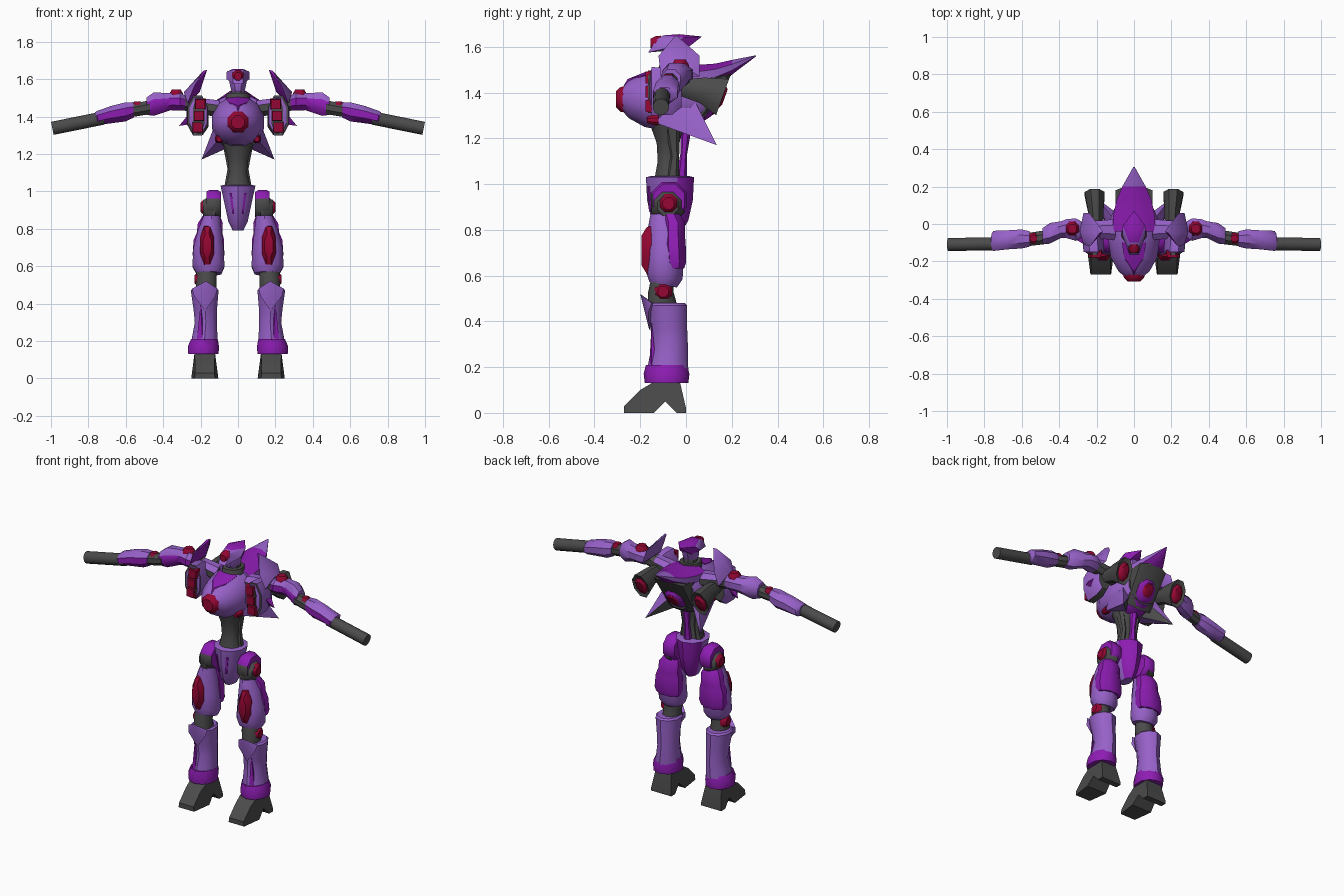
import bpy
import bmesh
from math import cos, sin, pi, radians

default_cube = bpy.data.objects.get("Cube")
if default_cube:
    bpy.data.objects.remove(default_cube, do_unlink=True)


def make_material(name, red, green, blue):
    material = bpy.data.materials.new(name)
    material.use_nodes = True
    colour = (red, green, blue, 1)
    material.diffuse_color = colour
    shader = next(n for n in material.node_tree.nodes if n.type == 'BSDF_PRINCIPLED')
    shader.inputs["Base Color"].default_value = colour
    return material


LILAC = make_material("light purple", 0.31, 0.12, 0.58)
PURPLE = make_material("deep purple", 0.27, 0.012, 0.45)
GREY = make_material("dark grey", 0.07, 0.07, 0.07)
RED = make_material("dark red", 0.3, 0.002, 0.033)


def finish(name, mesh_data, materials, mirror=False, rule=None):
    """Turn a bmesh into an object; rule(centre, normal) picks the material slot."""
    bmesh.ops.recalc_face_normals(mesh_data, faces=mesh_data.faces)
    mesh_data.normal_update()
    for face in mesh_data.faces:
        face.smooth = True
        if rule:
            face.material_index = int(rule(face.calc_center_median(), face.normal))
    mesh = bpy.data.meshes.new(name)
    mesh_data.to_mesh(mesh)
    mesh_data.free()
    mesh.set_sharp_from_angle(angle=radians(40))
    for material in materials:
        mesh.materials.append(material)
    part = bpy.data.objects.new(name, mesh)
    bpy.context.collection.objects.link(part)
    if mirror:
        part.modifiers.new("Mirror", 'MIRROR')


def loft(name, axis, rings, *materials, sides=10, mirror=False, rule=None):
    """Skin elliptical rings (position, centre u, centre v, radius u, radius v, tilt)."""
    order = {'x': (2, 0, 1), 'y': (0, 2, 1), 'z': (0, 1, 2)}[axis]
    mesh_data = bmesh.new()
    loops = []
    for position, u, v, radius_u, radius_v, *tilt in rings:
        loop = []
        for i in range(sides):
            angle = 2 * pi * (i + 0.5) / sides
            rise = radius_v * sin(angle)
            local = (u + radius_u * cos(angle), v + rise,
                     position + (tilt[0] * rise if tilt else 0))
            loop.append(mesh_data.verts.new([local[k] for k in order]))
        loops.append(loop)
    for lower, upper in zip(loops, loops[1:]):
        for i in range(sides):
            j = (i + 1) % sides
            mesh_data.faces.new((lower[i], lower[j], upper[j], upper[i]))
    mesh_data.faces.new(loops[0])
    mesh_data.faces.new(loops[-1])
    finish(name, mesh_data, materials, mirror, rule)


def gem(name, axis, start, end, u, v, radius, material=RED, height=None,
        sides=8, mirror=True, tilt=0):
    """Faceted lens that narrows from start to end."""
    tall = height or radius
    rings = [(start + (end - start) * step, u, v, radius * size, tall * size, tilt)
             for step, size in ((0, 1), (.5, .95), (1, .6))]
    loft(name, axis, rings, material, sides=sides, mirror=mirror)


def hull(name, points, *materials, mirror=False, both=False, rule=None):
    """Convex faceted part; both adds the mirror image of every point."""
    mesh_data = bmesh.new()
    for x, y, z in points:
        mesh_data.verts.new((x, y, z))
        if both and x:
            mesh_data.verts.new((-x, y, z))
    result = bmesh.ops.convex_hull(mesh_data, input=mesh_data.verts)
    spare = [g for g in result["geom_interior"] if isinstance(g, bmesh.types.BMVert)]
    bmesh.ops.delete(mesh_data, geom=spare, context='VERTS')
    finish(name, mesh_data, materials, mirror, rule)


# Colour rule for the arms
def facing_front(centre, normal):
    return normal.y < -0.3 and normal.z < 0.6


# Feet: side profile with a notch under the arch, tapered to the ankle and toe
profile = [(-.27, 0), (-.27, .03), (-.2, .1), (-.15, .13), (-.13, .15), (-.03, .15),
           (0, .02), (0, 0), (-.04, 0), (-.09, .05), (-.14, 0)]
foot = bmesh.new()
flat = foot.faces.new([foot.verts.new((.1, y, z)) for y, z in profile])
sweep = bmesh.ops.extrude_face_region(foot, geom=[flat])
for vert in sweep["geom"]:
    if isinstance(vert, bmesh.types.BMVert):
        vert.co.x = .245
for vert in foot.verts:
    narrow = 1 - 1.8 * vert.co.z - max(0, -.15 - vert.co.y) * 2
    vert.co.x = .178 + (vert.co.x - .173) * narrow
finish("feet", foot, [GREY], mirror=True)

# Lower legs
loft("ankle_cuffs", 'z', [(.13, .185, -.085, .085, .095), (.17, .185, -.085, .088, .1),
                          (.21, .18, -.085, .075, .09)], PURPLE, mirror=True)
loft("shins", 'z', [(.19, .18, -.08, .075, .09), (.3, .172, -.07, .062, .078),
                    (.37, .175, -.075, .066, .08), (.47, .178, -.085, .078, .09),
                    (.48, .178, -.085, .068, .08)], LILAC, mirror=True)
hull("knee_guards", [(.172, -.2, .52), (.11, -.15, .48), (.245, -.15, .48), (.175, -.16, .36),
                     (.175, -.13, .47), (.12, -.165, .44), (.235, -.165, .44)],
     LILAC, mirror=True)
hull("shin_stripes", [(.19, -.16, .21), (.22, -.15, .21), (.215, -.13, .21),
                      (.2, -.15, .4), (.21, -.14, .3), (.19, -.145, .32)],
     PURPLE, mirror=True)
loft("knees", 'z', [(.44, .17, -.1, .055, .07), (.53, .17, -.11, .058, .055),
                    (.6, .165, -.1, .055, .05)], GREY, mirror=True)
gem("knee_gems", 'x', .2, .232, -.1, .53, .042)

# Thighs
loft("thighs", 'z', [(.56, .155, -.1, .07, .06, -.2), (.6, .158, -.095, .09, .08, -.2),
                     (.7, .158, -.09, .085, .082), (.8, .15, -.09, .065, .078),
                     (.87, .14, -.1, .045, .055)], LILAC, mirror=True)
loft("thigh_backs", 'z', [(.63, .158, -.05, .082, .045), (.66, .158, -.05, .092, .055),
                          (.74, .156, -.055, .088, .058), (.78, .152, -.055, .074, .054),
                          (.83, .148, -.055, .072, .055), (.87, .142, -.07, .05, .045)],
     PURPLE, sides=8, mirror=True)
gem("thigh_gems", 'y', -.15, -.195, .165, .71, .042, height=.115)

# Hips: purple cap over a grey front
loft("hip_joints", 'x', [(.09, -.075, .93, .07, .07), (.11, -.075, .93, .085, .085),
                         (.15, -.075, .93, .085, .085), (.168, -.075, .93, .075, .075)],
     PURPLE, GREY, sides=8, mirror=True,
     rule=lambda centre, normal: normal.y < -0.3 and centre.z < .96)
gem("hip_discs", 'x', .12, .188, -.08, .905, .08, GREY)
gem("hip_gems", 'x', .17, .2, -.077, .915, .046)

# Pelvis and waist
loft("pelvis", 'z', [(.79, 0, -.07, .03, .05), (.84, 0, -.07, .055, .08),
                     (.93, 0, -.07, .075, .1), (1.03, 0, -.07, .098, .105),
                     (1.035, 0, -.07, .08, .085)], LILAC, PURPLE,
     rule=lambda centre, normal: normal.y > 0.3)
hull("pelvis_stripes", [(.045, -.165, .99), (.033, -.17, .99), (.038, -.14, .99),
                        (.02, -.162, .88), (.03, -.155, .88), (.02, -.13, .88)],
     PURPLE, mirror=True)
loft("waist", 'z', [(1.02, 0, -.08, .07, .06), (1.1, 0, -.08, .05, .045),
                    (1.18, 0, -.08, .058, .05), (1.26, 0, -.08, .085, .08)], GREY, sides=12)
loft("waist_struts", 'z', [(1.02, .055, -.06, .022, .03), (1.12, .042, -.05, .016, .02),
                           (1.24, .06, -.06, .022, .035)], GREY, sides=6, mirror=True)
loft("spine", 'z', [(1.02, 0, -.02, .025, .025), (1.13, 0, -.01, .018, .015),
                    (1.25, 0, 0, .025, .025)], PURPLE, sides=6)


# Torso: egg-shaped hull, purple underneath and grey behind
def torso_colour(centre, normal):
    if normal.y > 0.8:
        return 2
    return centre.z < 1.3 and centre.y > -.12 and abs(centre.x) < .1


loft("torso", 'y', [(-.28, 0, 1.37, .055, .05), (-.25, 0, 1.37, .088, .085),
                    (-.18, 0, 1.365, .128, .12), (-.08, 0, 1.37, .143, .143),
                    (.02, 0, 1.37, .135, .145), (.08, 0, 1.38, .11, .12)],
     LILAC, PURPLE, GREY, sides=12, rule=torso_colour)
hull("chest_panel", [(.065, -.1, 1.497), (.052, -.18, 1.477), (0, -.255, 1.459),
                     (0, -.274, 1.428), (0, -.18, 1.489), (0, -.1, 1.51), (0, -.15, 1.42)],
     PURPLE, both=True)
gem("chest_gem", 'y', -.265, -.307, 0, 1.37, .062, mirror=False)
gem("lower_chest_gems", 'y', -.12, -.17, .1, 1.28, .024)
loft("collar_hood", 'y', [(-.04, 0, 1.46, .125, .06), (.05, 0, 1.47, .12, .055),
                          (.13, 0, 1.485, .1, .045), (.2, 0, 1.51, .068, .035),
                          (.305, 0, 1.56, .004, .003)], LILAC, PURPLE, sides=8,
     rule=lambda centre, normal: normal.z < -0.5 or (normal.z > 0.8 and centre.y < .2))
loft("neck_recess", 'z', [(1.49, 0, -.045, .07, .08), (1.525, 0, -.045, .062, .07)], GREY)
hull("back_core", [(.1, .06, 1.46), (.1, .18, 1.47), (.05, .2, 1.48), (.06, .07, 1.27),
                   (.09, .04, 1.25), (.04, .05, 1.24)], GREY, both=True)
gem("back_gem_frame", 'y', .09, .132, 0, 1.335, .072, PURPLE, mirror=False, tilt=.6)
gem("back_gem", 'y', .1, .142, 0, 1.335, .052, mirror=False, tilt=.6)
hull("tail_fins", [(.13, -.06, 1.34), (.12, .04, 1.36), (.195, .135, 1.17),
                   (.11, -.14, 1.27), (.06, 0, 1.23), (.08, .05, 1.3)],
     LILAC, GREY, mirror=True, rule=lambda centre, normal: normal.x < -0.3)

# Rear thrusters
loft("thrusters", 'y', [(-.02, .2, 1.42, .04, .04), (.07, .205, 1.41, .045, .06, .2),
                        (.16, .21, 1.38, .058, .085, .36), (.15, .21, 1.38, .045, .065, .36)],
     GREY, sides=8, mirror=True)
gem("thruster_gems", 'y', .14, .17, .21, 1.38, .042, height=.06, tilt=.36)

# Launcher pods beside the chest, with three red cells each
loft("pods", 'y', [(-.02, .215, 1.41, .045, .08), (-.06, .22, 1.405, .06, .11),
                   (-.15, .215, 1.405, .06, .115)], GREY, LILAC, sides=8, mirror=True,
     rule=lambda centre, normal: abs(normal.x) > 0.5 or normal.z > 0.5)
gem("pod_frames", 'y', -.145, -.16, .212, 1.405, .054, LILAC, height=.108)
loft("pod_slots", 'y', [(-.14, .21, 1.403, .034, .1), (-.165, .21, 1.403, .034, .1)],
     GREY, sides=8, mirror=True)
for index in range(3):
    side = .216 - index * .007
    height = 1.342 + index * .062
    loft("pod_cell_%d" % (index + 1), 'y', [(-.14, side, height, .042, .042),
                                            (-.178, side, height, .036, .036)],
         RED, sides=4, mirror=True)
hull("pod_spikes", [(.25, -.12, 1.43), (.25, -.04, 1.43), (.25, -.08, 1.36),
                    (.315, -.08, 1.35)], PURPLE, mirror=True)

# Head
loft("neck", 'z', [(1.47, 0, -.04, .05, .05), (1.56, 0, -.04, .035, .04)], GREY, sides=8)
loft("face", 'z', [(1.53, 0, -.05, .035, .045), (1.56, 0, -.05, .045, .06),
                   (1.61, 0, -.04, .055, .06)], LILAC, sides=8)
hull("helmet", [(.025, -.165, 1.575), (.03, -.13, 1.63), (.062, -.06, 1.6), (.06, -.01, 1.64),
                (.025, -.03, 1.655), (0, .07, 1.645), (.04, 0, 1.59), (.025, -.1, 1.65)],
     LILAC, PURPLE, both=True,
     rule=lambda centre, normal: centre.y > -.03 or normal.z > 0.9)
gem("forehead_gem", 'y', -.11, -.156, 0, 1.615, .036, mirror=False)

# Shoulders with raised blades
loft("shoulder_joints", 'x', [(.1, -.03, 1.44, .06, .05), (.22, -.03, 1.46, .05, .045),
                              (.32, -.03, 1.48, .045, .045)], GREY, LILAC, sides=8,
     mirror=True, rule=lambda centre, normal: normal.z > 0.5 and centre.x < .24)
hull("shoulder_blades", [(.165, -.04, 1.65), (.185, -.05, 1.645), (.235, -.12, 1.56),
                         (.24, .06, 1.56), (.29, -.04, 1.53), (.205, -.04, 1.53),
                         (.27, -.11, 1.47), (.27, .06, 1.47)], LILAC, PURPLE, mirror=True,
     rule=lambda centre, normal: normal.x < 0.5 and normal.y < 0.2)

# Arms
loft("upper_arms", 'x', [(.27, -.03, 1.47, .04, .04), (.31, -.03, 1.48, .065, .052),
                         (.36, -.025, 1.48, .055, .05), (.39, -.03, 1.475, .048, .055),
                         (.45, -.05, 1.467, .06, .068), (.49, -.065, 1.455, .045, .05)],
     LILAC, PURPLE, sides=8, mirror=True, rule=facing_front)
gem("shoulder_gems", 'z', 1.5, 1.545, .33, -.025, .042)
loft("elbows", 'x', [(.47, -.07, 1.45, .04, .04), (.58, -.085, 1.43, .038, .038)],
     GREY, sides=8, mirror=True)
gem("elbow_gems", 'z', 1.45, 1.48, .537, -.077, .032)
loft("forearms", 'x', [(.56, -.08, 1.435, .045, .045), (.6, -.08, 1.425, .055, .055),
                       (.68, -.085, 1.41, .055, .05), (.75, -.09, 1.392, .058, .04, .15),
                       (.76, -.095, 1.39, .045, .035, .15)],
     LILAC, PURPLE, sides=8, mirror=True, rule=facing_front)
loft("arm_barrels", 'x', [(.72, -.105, 1.392, .036, .036, .2),
                          (.993, -.11, 1.337, .036, .036, .2)], GREY, sides=12, mirror=True)
